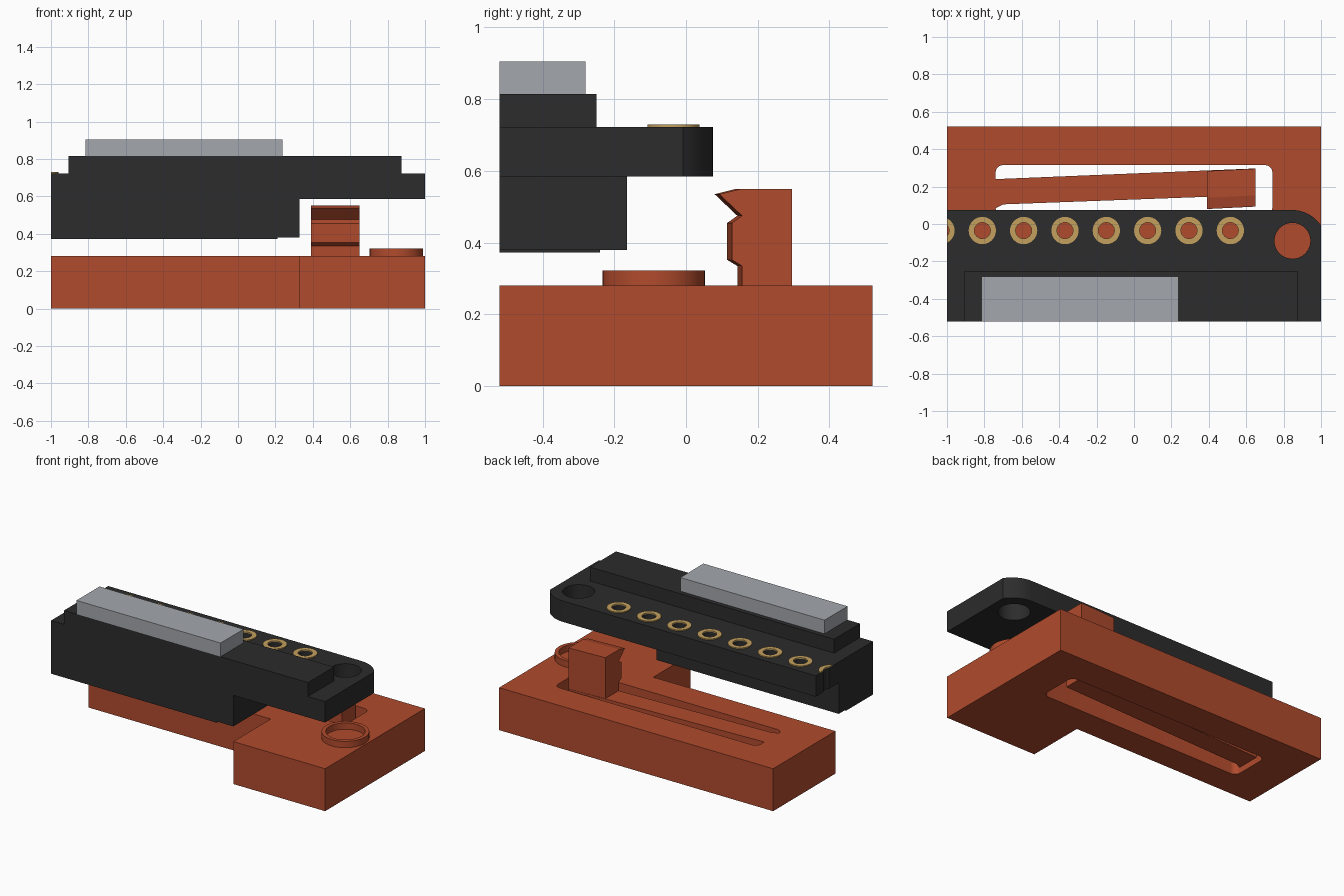
import bpy
import bmesh
from math import cos, sin, pi, radians

cube = bpy.data.objects.get("Cube")
if cube:
    bpy.data.objects.remove(cube, do_unlink=True)


def material(name, r, g, b):
    m = bpy.data.materials.new(name)
    m.use_nodes = True
    m.diffuse_color = (r, g, b, 1)
    m.node_tree.nodes["Principled BSDF"].inputs["Base Color"].default_value = (r, g, b, 1)
    return m


ORANGE = material("burnt orange", 0.44, 0.07, 0.026)
BLACK = material("charcoal", 0.025, 0.025, 0.025)
GREY = material("light grey", 0.37, 0.39, 0.42)
GOLD = material("brass", 0.55, 0.35, 0.11)


def loft(name, ring_a, ring_b, mat):
    """Solid between two matching closed rings of points."""
    bm = bmesh.new()
    a = [bm.verts.new(p) for p in ring_a]
    b = [bm.verts.new(p) for p in ring_b]
    bm.faces.new(a)
    bm.faces.new(b)
    for i in range(len(a)):
        j = (i + 1) % len(a)
        bm.faces.new((a[i], a[j], b[j], b[i]))
    bmesh.ops.recalc_face_normals(bm, faces=bm.faces)
    mesh = bpy.data.meshes.new(name)
    bm.to_mesh(mesh)
    bm.free()
    mesh.materials.append(mat)
    obj = bpy.data.objects.new(name, mesh)
    bpy.context.collection.objects.link(obj)
    return obj


def prism(name, outline, z0, z1, mat):
    return loft(name, [(x, y, z0) for x, y in outline], [(x, y, z1) for x, y in outline], mat)


def rect(x0, x1, y0, y1):
    return [(x0, y0), (x1, y0), (x1, y1), (x0, y1)]


def arc(cx, cy, r, start, end, n):
    return [(cx + r * cos(radians(start + (end - start) * i / n)),
             cy + r * sin(radians(start + (end - start) * i / n))) for i in range(n + 1)]


def circle(cx, cy, r, n=40):
    return arc(cx, cy, r, 0, 360, n)[:-1]


def cut(obj, outline, z0, z1):
    """Cut an upright prism out of an object."""
    cutter = prism("cutter", outline, z0, z1, obj.data.materials[0])
    mod = obj.modifiers.new("cut", 'BOOLEAN')
    mod.operation = 'DIFFERENCE'
    mod.solver = 'EXACT'
    mod.object = cutter
    deps = bpy.context.evaluated_depsgraph_get()
    mesh = bpy.data.meshes.new_from_object(obj.evaluated_get(deps))
    obj.modifiers.clear()
    obj.data = mesh
    bpy.data.objects.remove(cutter, do_unlink=True)


def smooth(obj):
    bpy.ops.object.select_all(action='DESELECT')
    obj.select_set(True)
    bpy.context.view_layer.objects.active = obj
    bpy.ops.object.shade_smooth_by_angle(angle=radians(30))


# L-shaped base with a rounded slot around the spring arm
TOP = 0.28
base = prism("base", [(0.33, -0.52), (1, -0.52), (1, 0.52), (-1, 0.52), (-1, -0.13), (0.33, -0.13)],
             0, TOP, ORANGE)
x0, x1, y0, y1, r = -0.74, 0.74, 0.05, 0.315, 0.04
slot = (arc(x1 - r, y1 - r, r, 0, 90, 6) + arc(x0 + r, y1 - r, r, 90, 180, 6)
        + arc(x0 + r, y0 + r, r, 180, 270, 6) + arc(x1 - r, y0 + r, r, 270, 360, 6))
cut(base, slot, -0.1, 0.4)

# Slanted spring arm
prism("spring_arm", [(-0.74, 0.24), (-0.74, 0.085), (-0.70, 0.105), (0.65, 0.155), (0.65, 0.297)],
      0.04, TOP, ORANGE)

# Hooked catch standing on the free end of the arm
hook = [(0.283, TOP), (0.283, 0.55), (0.14, 0.55), (0.08, 0.535), (0.143, 0.475),
        (0.115, 0.455), (0.115, 0.352), (0.143, 0.335), (0.143, TOP)]
loft("catch", [(0.39, y, z) for y, z in hook], [(0.65, y + 0.013, z) for y, z in hook], ORANGE)

# Raised ring under the screw hole
HX, HY = 0.847, -0.09
collar = prism("collar", circle(HX, HY, 0.143), TOP, 0.322, ORANGE)
cut(collar, circle(HX, HY, 0.118), 0.2, 0.4)

# Dark plate with a rounded corner, screw hole and pin holes
PLATE_TOP = 0.723
plate = prism("plate", [(-1, 0.075), (-1, -0.52), (1, -0.52)] + arc(0.845, -0.11, 0.185, 33.1, 90, 10),
              0.585, PLATE_TOP, BLACK)
cut(plate, circle(HX, HY, 0.096), 0.5, 0.8)
PIN_Y = -0.035
pins = [0.515 - 0.221 * i for i in range(8)]
for px in pins:
    cut(plate, circle(px, PIN_Y, 0.043, 24), 0.5, 0.8)

# Dark lower body, its thin bottom pad and the upper step
prism("lower_body", rect(-1, 0.33, -0.52, -0.165), 0.38, 0.585, BLACK)
prism("bottom_pad", rect(-1, 0.21, -0.52, -0.24), 0.372, 0.38, BLACK)
prism("upper_step", rect(-0.905, 0.875, -0.52, -0.25), PLATE_TOP, 0.815, BLACK)

# Grey block on top
prism("top_block", rect(-0.815, 0.237, -0.52, -0.28), 0.815, 0.905, GREY)

# Brass rings around the pin holes, the last one cut off by the plate's end
rings = []
for px in pins:
    ring = prism("pin_ring", circle(px, PIN_Y, 0.073, 32), PLATE_TOP, 0.73, GOLD)
    cut(ring, circle(px, PIN_Y, 0.043, 24), 0.6, 0.8)
    if px < -0.95:
        cut(ring, rect(-1.3, -1, -0.3, 0.3), 0.6, 0.8)
    rings.append(ring)

for obj in [base, collar, plate] + rings:
    smooth(obj)
